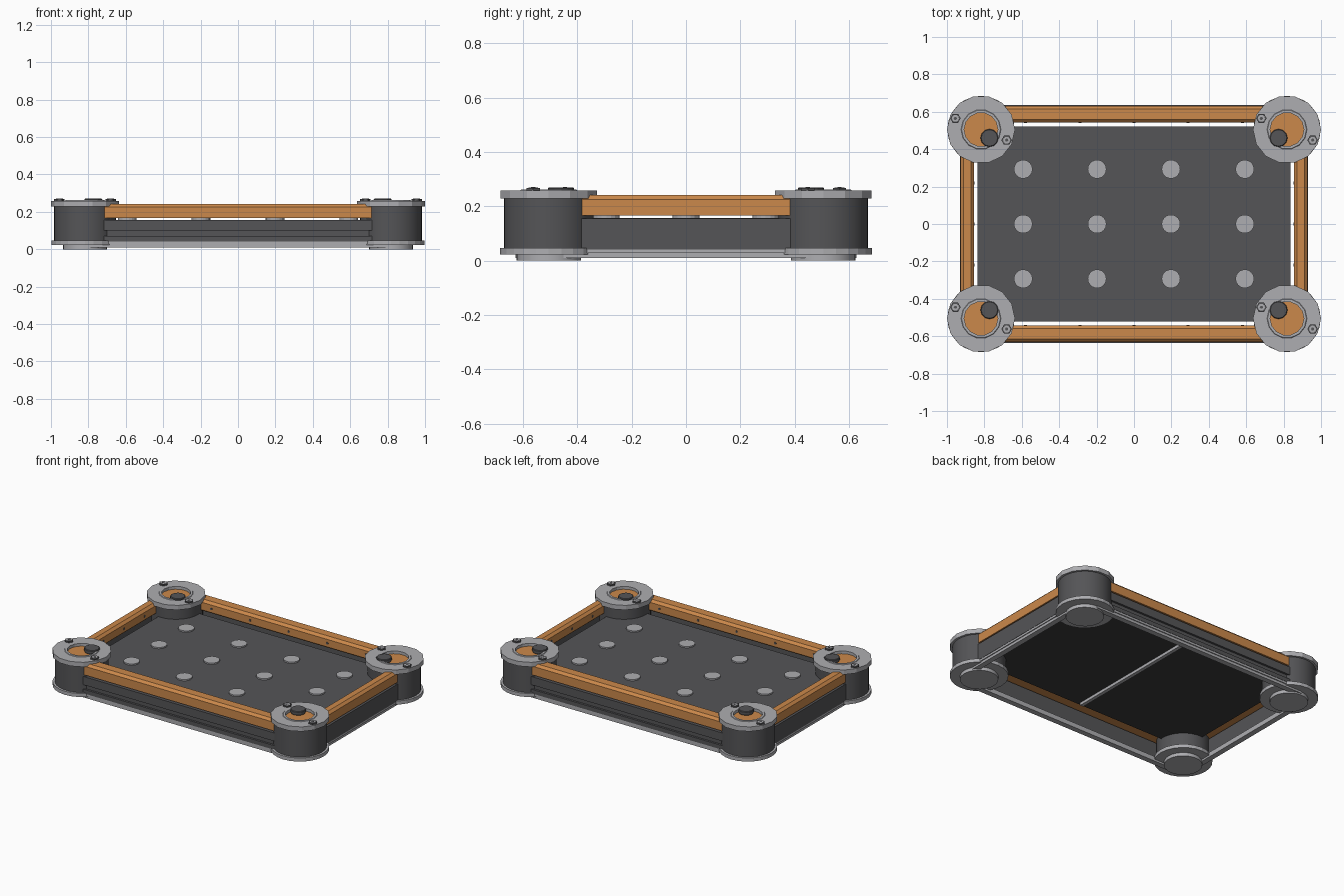
import bpy, bmesh, math
from mathutils import Matrix, Vector

cube = bpy.data.objects.get("Cube")
if cube:
    bpy.data.objects.remove(cube)


def material(name, r, g, b):
    m = bpy.data.materials.new(name)
    m.use_nodes = True
    m.diffuse_color = (r, g, b, 1)
    m.node_tree.nodes["Principled BSDF"].inputs["Base Color"].default_value = (r, g, b, 1)
    return m


light = material("light grey", 0.42, 0.42, 0.44)
dark = material("dark grey", 0.09, 0.09, 0.095)
black = material("near black", 0.045, 0.045, 0.045)
orange = material("orange", 0.6, 0.25, 0.07)


def finish(bm, name, mat, matrix=Matrix(), smooth=False):
    bmesh.ops.recalc_face_normals(bm, faces=bm.faces)
    mesh = bpy.data.meshes.new(name)
    bm.to_mesh(mesh)
    bm.free()
    mesh.materials.append(mat)
    ob = bpy.data.objects.new(name, mesh)
    ob.matrix_world = matrix
    bpy.context.collection.objects.link(ob)
    if smooth:
        bpy.ops.object.select_all(action="DESELECT")
        ob.select_set(True)
        bpy.context.view_layer.objects.active = ob
        bpy.ops.object.shade_smooth_by_angle(angle=math.radians(35))
    return ob


def lathe(name, profile, mat, x, y, sides, smooth=False, closed=False):
    """Revolve (radius, z) points around a vertical axis at x, y."""
    bm = bmesh.new()
    verts = [bm.verts.new((r, 0, z)) for r, z in profile]
    edges = [bm.edges.new(p) for p in zip(verts, verts[1:])]
    if closed:
        edges.append(bm.edges.new((verts[-1], verts[0])))
    bmesh.ops.spin(bm, geom=verts + edges, cent=(0, 0, 0), axis=(0, 0, 1),
                   angle=math.tau, steps=sides, use_duplicate=False)
    bmesh.ops.remove_doubles(bm, verts=bm.verts, dist=1e-5)
    return finish(bm, name, mat, Matrix.Translation((x, y, 0)), smooth)


def disc(name, r, z0, z1, mat, x, y, sides, smooth=False):
    return lathe(name, [(0, z0), (r, z0), (r, z1), (0, z1)], mat, x, y, sides, smooth)


def bar(name, profile, half, mat, turn=0):
    """Extrude (outward distance, z) points sideways, then turn to a side."""
    bm = bmesh.new()
    face = bm.faces.new([bm.verts.new((-half, -d, z)) for d, z in profile])
    out = bmesh.ops.extrude_face_region(bm, geom=[face])
    moved = [v for v in out["geom"] if isinstance(v, bmesh.types.BMVert)]
    bmesh.ops.translate(bm, verts=moved, vec=(2 * half, 0, 0))
    return finish(bm, name, mat, Matrix.Rotation(turn, 4, "Z"))


def rect(d0, d1, z0, z1):
    return [(d0, z0), (d1, z0), (d1, z1), (d0, z1)]


CX, CY = 0.818, 0.505

# Four sides: base frame, wall, cushion rail and rail pins
sides = [("front", 0, 0.635, CX, 0.74, 5, 0.29), ("back", math.pi, 0.635, CX, 0.74, 5, 0.29),
         ("left", math.pi / 2, 0.93, CY, 0.43, 3, 0.22),
         ("right", -math.pi / 2, 0.93, CY, 0.43, 3, 0.22)]
for side, turn, out, reach, half, pins, gap in sides:
    bar(side + "_base_frame", [(out - 0.045, 0.01), (out - 0.008, 0.01), (out - 0.008, 0.028),
                               (out - 0.002, 0.028), (out - 0.002, 0.042), (out - 0.045, 0.042)],
        reach, light, turn)
    wall = rect(out - 0.025, out, 0.042, 0.156)
    if reach == CX:
        # Long walls carry a shallow groove
        deep = out - 0.014
        wall[2:2] = [(out, 0.07), (deep, 0.07), (deep, 0.1), (out, 0.1)]
    bar(side + "_wall", wall, half, dark, turn)
    inner = out - (0.092 if reach == CX else 0.075)
    edge = out - 0.003
    c = 0.016
    bar(side + "_rail", [(inner + 0.008, 0.167), (edge, 0.167), (edge, 0.242 - c),
                         (edge - c, 0.242), (inner + c, 0.242), (inner, 0.242 - c),
                         (inner, 0.175)], half, orange, turn)
    for i in range(pins):
        bm = bmesh.new()
        spot = Vector(((i - (pins - 1) / 2) * gap, -inner, 0.2))
        bmesh.ops.create_cone(bm, cap_ends=True, segments=8, radius1=0.008, radius2=0.008,
                              depth=0.006,
                              matrix=Matrix.Translation(spot) @ Matrix.Rotation(math.pi / 2, 4, "X"))
        finish(bm, side + "_rail_pin", dark, Matrix.Rotation(turn, 4, "Z"))

# Bed, underside and cross brace
bar("bed", rect(-0.522, 0.522, 0.142, 0.157), 0.836, dark)
bar("bed_underside", rect(-0.52, 0.52, 0.134, 0.142), 0.834, black)
bar("cross_brace", rect(-0.5, 0.5, 0.115, 0.134), 0.012, light)

# Grid of studs on the bed
for i in range(4):
    for j in range(3):
        disc("bed_stud", 0.05, 0.155, 0.166, light, (i - 1.5) * 0.395, (j - 1) * 0.293, 18)

# Four corner posts
for sx, x_name in ((-1, "right"), (1, "left")):
    for sy, y_name in ((-1, "front"), (1, "back")):
        x, y = sx * CX, sy * CY
        tag = y_name + "_" + x_name + "_"
        disc(tag + "foot_pad", 0.118, 0.0, 0.025, light, x, y, 24, True)
        disc(tag + "base_flange", 0.18, 0.023, 0.047, light, x, y, 24)
        disc(tag + "post", 0.165, 0.047, 0.235, dark, x, y, 32, True)
        lathe(tag + "top_ring", [(0.09, 0.23), (0.09, 0.262), (0.104, 0.262), (0.107, 0.259),
                                 (0.182, 0.259), (0.182, 0.228)], light, x, y, 14, closed=True)
        disc(tag + "cup", 0.092, 0.23, 0.243, orange, x, y, 14)
        lathe(tag + "knob", [(0, 0.24), (0.042, 0.24), (0.048, 0.25), (0.048, 0.266),
                             (0.044, 0.27), (0, 0.27)], dark, x - sx * 0.045, y - sy * 0.045, 12)
        # Bolts keep the same layout on every corner
        for bx, by in ((-0.137, 0.06), (0.137, -0.057)):
            disc(tag + "bolt", 0.028, 0.255, 0.268, dark, x + bx, y + by, 6)
            disc(tag + "bolt_cap", 0.019, 0.266, 0.27, light, x + bx, y + by, 10)
            disc(tag + "bolt_socket", 0.009, 0.268, 0.271, dark, x + bx, y + by, 6)
